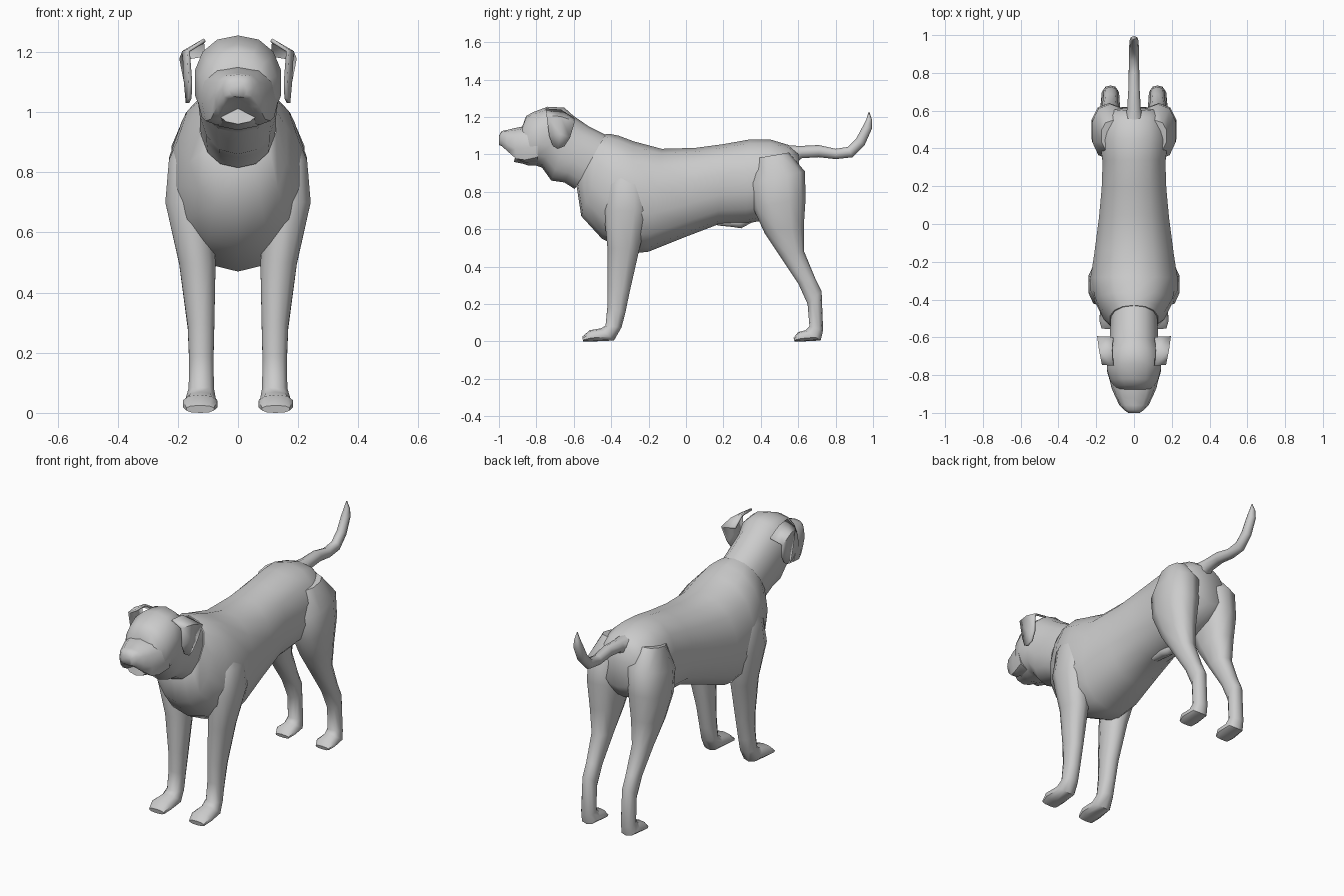
import bpy, bmesh, math

coat = bpy.data.materials.new("grey coat")
coat.diffuse_color = (0.6, 0.6, 0.6, 1)


def finish(name, bm, mirror=False, thickness=0):
    bmesh.ops.recalc_face_normals(bm, faces=bm.faces)
    me = bpy.data.meshes.new(name)
    bm.to_mesh(me)
    bm.free()
    me.materials.append(coat)
    ob = bpy.data.objects.new(name, me)
    bpy.context.collection.objects.link(ob)
    if thickness:
        mod = ob.modifiers.new("thickness", 'SOLIDIFY')
        mod.thickness = thickness
        mod.offset = 0
    if mirror:
        ob.modifiers.new("mirror", 'MIRROR').use_clip = False
    bpy.context.view_layer.objects.active = ob
    ob.select_set(True)
    bpy.ops.object.shade_smooth_by_angle(angle=math.radians(50))
    ob.select_set(False)
    return ob


def loft(name, sections, n=12, power=0.9, mirror=False):
    """Each section: (ya, za, yb, zb, x centre, half width[, underside notch])."""
    bm = bmesh.new()
    rings = []
    for s in sections:
        ya, za, yb, zb, cx, hw = s[:6]
        notch = s[6] if len(s) > 6 else 0
        ring = []
        for i in range(n):
            a = 2 * math.pi * i / n
            c, d = math.cos(a), math.sin(a)
            u = math.copysign(abs(c) ** power, c)
            v = math.copysign(abs(d) ** power, d)
            t = (1 - u) / 2
            z = za + (zb - za) * t
            if c < -0.01:
                z += notch * (1 - abs(d))
            ring.append(bm.verts.new((cx + hw * v, ya + (yb - ya) * t, z)))
        rings.append(ring)
    for r, q in zip(rings, rings[1:]):
        for i in range(n):
            j = (i + 1) % n
            bm.faces.new((r[i], r[j], q[j], q[i]))
    bm.faces.new(rings[0])
    bm.faces.new(rings[-1])
    return finish(name, bm, mirror)


# Torso, from neck opening to rump
loft("torso", [
    (-.43, 1.11, -.585, .83, 0, .13),
    (-.41, 1.11, -.56, .67, 0, .165),
    (-.36, 1.10, -.45, .55, 0, .21),
    (-.28, 1.07, -.29, .47, 0, .235),
    (-.13, 1.03, -.20, .48, 0, .215),
    (.05, 1.035, 0, .56, 0, .19),
    (.20, 1.055, .17, .625, 0, .175),
    (.34, 1.08, .32, .63, 0, .17),
    (.45, 1.08, .43, .65, 0, .185),
    (.55, 1.05, .56, .70, 0, .165),
    (.60, 1.01, .62, .78, 0, .11)], n=14)

# Small belly bump
loft("belly_bump", [
    (.16, .66, .17, .62, 0, .025), (.24, .67, .25, .612, 0, .035),
    (.29, .68, .295, .605, 0, .03), (.36, .67, .35, .635, 0, .02)], n=8)

# Neck and skull
loft("head", [
    (-.42, 1.10, -.595, .815, 0, .125),
    (-.52, 1.15, -.65, .85, 0, .13),
    (-.60, 1.205, -.72, .86, 0, .13),
    (-.65, 1.25, -.77, .93, 0, .138),
    (-.74, 1.255, -.80, .94, 0, .147),
    (-.82, 1.225, -.84, .94, 0, .13),
    (-.855, 1.205, -.87, .95, 0, .105),
    (-.875, 1.15, -.92, .96, 0, .085)], n=14)

# Muzzle with hanging lips either side of the mouth
loft("muzzle", [
    (-.80, 1.15, -.79, .94, 0, .135, .02),
    (-.87, 1.15, -.86, .915, 0, .12, .06),
    (-.92, 1.14, -.905, .92, 0, .10, .09),
    (-.96, 1.13, -.955, .98, 0, .078, .06),
    (-.985, 1.125, -.985, 1.03, 0, .052, .02),
    (-1.0, 1.10, -1.0, 1.05, 0, .03)], power=.75)

# Front legs: shoulder down to paw
loft("front_legs", [
    (-.38, .96, -.24, .97, .12, .06),
    (-.42, .84, -.21, .84, .155, .078),
    (-.44, .70, -.20, .70, .165, .08),
    (-.42, .50, -.25, .49, .135, .063),
    (-.42, .30, -.30, .27, .123, .046),
    (-.42, .19, -.325, .15, .122, .042),
    (-.43, .085, -.345, .075, .122, .044),
    (-.455, .07, -.385, .005, .124, .052),
    (-.515, .06, -.50, 0, .126, .06),
    (-.555, .025, -.55, 0, .126, .048)], n=10, power=.85, mirror=True)

# Hind legs: thigh, hock and paw
loft("hind_legs", [
    (.38, .98, .55, 1.01, .11, .065),
    (.34, .84, .635, .91, .125, .10),
    (.36, .71, .64, .77, .13, .098),
    (.42, .58, .63, .62, .13, .075),
    (.50, .46, .632, .48, .127, .052),
    (.60, .31, .69, .34, .125, .04),
    (.65, .20, .725, .27, .125, .038),
    (.66, .08, .733, .06, .125, .04),
    (.64, .06, .72, .005, .125, .048),
    (.60, .05, .62, 0, .126, .055),
    (.575, .02, .58, 0, .126, .042)], n=10, power=.85, mirror=True)

# Tail curving up to a point
loft("tail", [
    (.53, 1.05, .57, .94, 0, .05),
    (.61, 1.045, .62, .98, 0, .036),
    (.71, 1.05, .71, .985, 0, .03),
    (.80, 1.03, .80, .975, 0, .028),
    (.865, 1.04, .89, .985, 0, .027),
    (.91, 1.085, .955, 1.05, 0, .026),
    (.945, 1.15, .995, 1.14, 0, .024),
    (.965, 1.19, .995, 1.185, 0, .016),
    (.976, 1.228, .98, 1.228, 0, .003)], n=8)

# Folded ears
bm = bmesh.new()
rows = [[(.11, -.75, 1.24), (.115, -.67, 1.235), (.11, -.60, 1.19)],
        [(.165, -.745, 1.205), (.18, -.67, 1.20), (.19, -.595, 1.175)],
        [(.158, -.73, 1.10), (.175, -.67, 1.11), (.172, -.62, 1.09)],
        [(.16, -.71, 1.045), (.168, -.685, 1.03), (.165, -.65, 1.045)]]
grid = [[bm.verts.new(p) for p in r] for r in rows]
for r, q in zip(grid, grid[1:]):
    for i in range(2):
        bm.faces.new((r[i], r[i + 1], q[i + 1], q[i]))
finish("ears", bm, mirror=True, thickness=.012)
